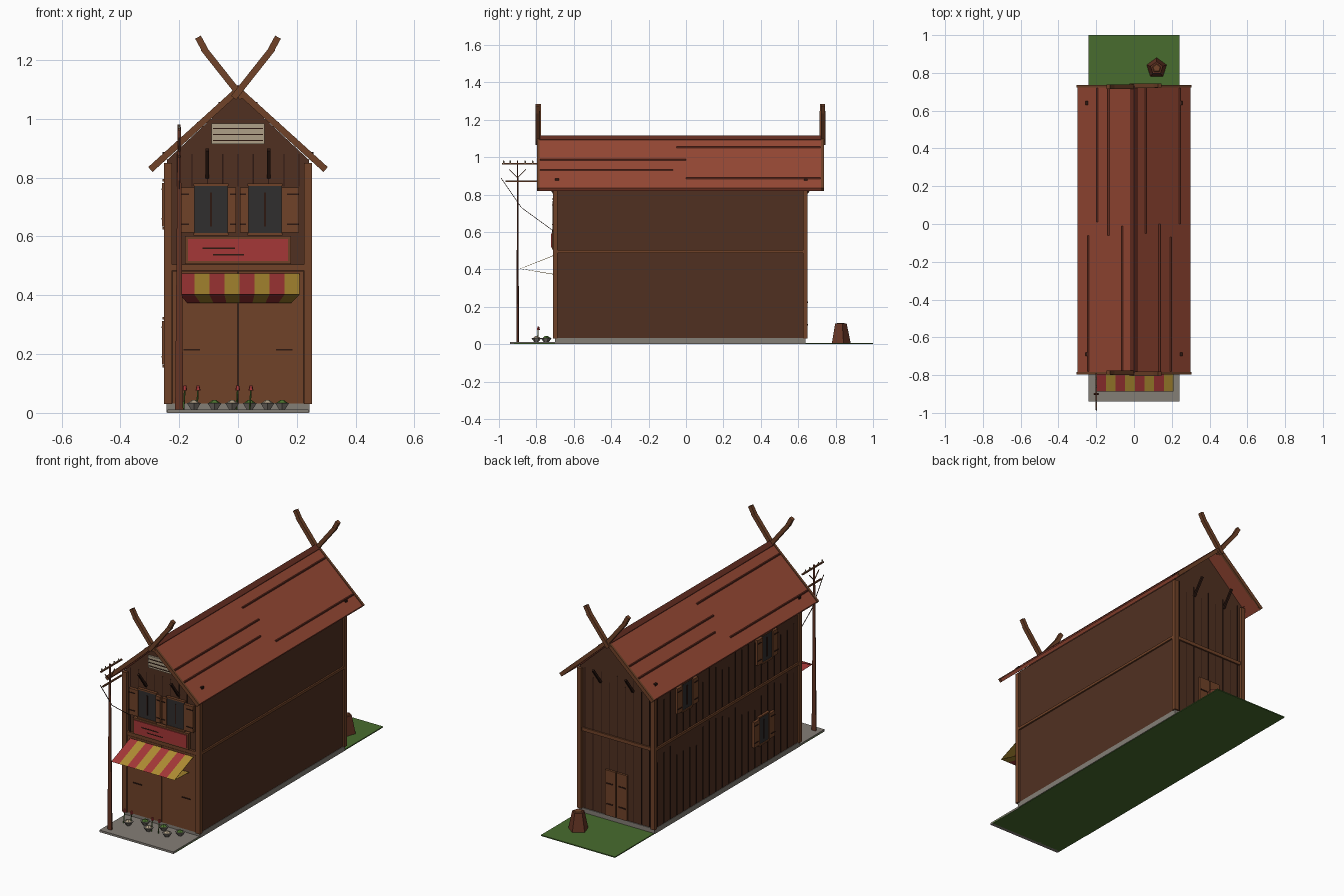
import bpy, bmesh, math, random
from mathutils import Vector, Matrix

if "Cube" in bpy.data.objects:
    bpy.data.objects.remove(bpy.data.objects["Cube"])

random.seed(4)

def lin(c):
    c /= 255
    return c / 12.92 if c < 0.04 else ((c + 0.055) / 1.055) ** 2.4

def mat(name, r, g, b):
    m = bpy.data.materials.new(name)
    m.diffuse_color = (lin(r), lin(g), lin(b), 1)
    m.use_nodes = True
    m.node_tree.nodes["Principled BSDF"].inputs["Base Color"].default_value = m.diffuse_color
    return m

WALL, TRIM = mat("dark_wood", 80, 48, 33), mat("trim_wood", 112, 66, 40)
DARK, ROOF = mat("dark_gap", 45, 24, 17), mat("roof_red", 150, 72, 52)
GROOVE, GLASS = mat("roof_groove", 100, 45, 33), mat("pane", 48, 46, 46)
RED, YELLOW = mat("cloth_red", 165, 55, 55), mat("cloth_yellow", 175, 140, 50)
GRASS, STONE = mat("grass", 72, 108, 46), mat("stone", 132, 126, 118)
CREAM, STUMP = mat("cream", 175, 160, 135), mat("stump_brown", 100, 52, 36)
LEAF = mat("leaf", 80, 120, 50)

def finish(name, bm, m):
    bmesh.ops.recalc_face_normals(bm, faces=bm.faces)
    me = bpy.data.meshes.new(name)
    bm.to_mesh(me)
    bm.free()
    me.materials.append(m)
    ob = bpy.data.objects.new(name, me)
    bpy.context.collection.objects.link(ob)
    return ob

def boxes(name, m, items, M=Matrix()):
    """Each item is (x0, x1, y0, y1, z0, z1)."""
    bm = bmesh.new()
    for x0, x1, y0, y1, z0, z1 in items:
        T = Matrix.Translation(((x0 + x1) / 2, (y0 + y1) / 2, (z0 + z1) / 2))
        S = Matrix.Diagonal((x1 - x0, y1 - y0, z1 - z0, 1))
        bmesh.ops.create_cube(bm, size=1, matrix=M @ T @ S)
    return finish(name, bm, m)

def bars(name, m, items):
    """Each item is (start, end, width, height): a square beam between two points."""
    bm = bmesh.new()
    for a, b, w, h in items:
        a, b = Vector(a), Vector(b)
        R = (b - a).to_track_quat('Z', 'Y').to_matrix().to_4x4()
        bmesh.ops.create_cube(bm, size=1, matrix=Matrix.Translation((a + b) / 2) @ R
                              @ Matrix.Diagonal((w, h, (b - a).length, 1)))
    return finish(name, bm, m)

def prism(name, m, pts, y0, y1):
    """Extrude an xz outline along y."""
    bm = bmesh.new()
    f = bm.faces.new([bm.verts.new((x, y0, z)) for x, z in pts])
    r = bmesh.ops.extrude_face_region(bm, geom=[f])
    vs = [v for v in r["geom"] if isinstance(v, bmesh.types.BMVert)]
    bmesh.ops.translate(bm, verts=vs, vec=(0, y1 - y0, 0))
    return finish(name, bm, m)

def cone(name, m, loc, r1, r2, h, n):
    bm = bmesh.new()
    bmesh.ops.create_cone(bm, cap_ends=True, segments=n, radius1=r1, radius2=r2, depth=h,
                          matrix=Matrix.Translation((loc[0], loc[1], loc[2] + h / 2)))
    return finish(name, bm, m)

# ground and footing
boxes("grass", GRASS, [(-.24, .24, -.92, 1, 0, .006)])
boxes("pavement", STONE, [(-.24, .24, -.94, -.70, 0, .012)])
boxes("foundation", STONE, [(-.244, .244, -.70, .64, .002, .032)])

# house body with gables
prism("house_body", WALL, [(-.242, .03), (.242, .03), (.242, .86), (0, 1.085), (-.242, .86)], -.695, .635)

# corner posts and storey bands
F, B = -.712, .65
boxes("corner_posts", TRIM, [(s * .238 - .014, s * .238 + .014, y - .012, y + .012, .03, .85)
                             for s in (-1, 1) for y in (-.70, .638)])
boxes("storey_bands", TRIM, [(-.25, .25, F + .004, -.69, .485, .505), (-.25, .25, .63, B - .006, .485, .505),
                             (-.251, -.24, -.70, .64, .488, .503), (.24, .251, -.70, .64, .488, .503)])

# plank seams on the left, back and gable walls
seams = []
for z0, z1 in ((.035, .485), (.505, .83)):
    for i in range(22):
        y = -.65 + i * .06
        d = random.uniform(0, .12)
        seams.append((-.2445, -.241, y - .002, y + .002, z0, z1 - d))
for i in range(9):
    x = -.208 + i * .052
    seams += [(x - .002, x + .002, .634, .6375, .035, .485),
              (x - .002, x + .002, .634, .6375, .505, .86 - .05 * (i % 2)),
              (x - .002, x + .002, -.6975, -.694, .77, .88)]
boxes("plank_seams", DARK, seams)

# roof slopes, grooves, ridge cap
slope = math.atan2(.28, .30)
prism("roof", ROOF, [(0, 1.11), (.30, .835), (.29, .82), (0, 1.085), (-.29, .82), (-.30, .835)], -.79, .73)
grooves = []
for x, y0, y1 in ((.062, -.05, .72), (.135, -.78, 0), (.195, -.78, -.07), (.243, 0, .72)):
    z = 1.11 - .917 * x
    grooves.append(((x, y0, z), (x, y1, z), .008, .008))
    grooves.append(((-x, -.06 - y0, z), (-x, -.06 - y1, z), .008, .008))
bars("roof_grooves", GROOVE, grooves)
prism("ridge_cap", GROOVE, [(0, 1.116), (.022, 1.095), (.02, 1.088), (-.02, 1.088), (-.022, 1.095)], -.79, .73)
boxes("roof_pegs", DARK, [(s * .25 - .006, s * .25 + .006, y - .01, y + .01, .86, .887)
                          for s in (-1, 1) for y in (-.69, .64)])

# barge boards, crossed horns and overhang brackets at both gable ends
barge, horns, brackets = [], [], []
for y, wy, d in ((-.79, -.70, -1), (.73, .64, 1)):
    for s in (-1, 1):
        barge.append(((s * .298, y, .828), (0, y, 1.098), .022, .014))
        yy = y + d * .003 * s
        horns += [((-s * .015, yy, 1.072), (s * .118, yy, 1.24), .022, .024),
                  ((s * .112, yy, 1.234), (s * .136, yy, 1.278), .022, .022)]
        brackets.append(((s * .105, wy, .80), (s * .105, wy + d * .07, .895), .012, .012))
def end_bars(name, m, items):
    # beams with the second width kept along y
    bm = bmesh.new()
    for a, b, w, t in items:
        a, b = Vector(a), Vector(b)
        ang = math.atan2(b.x - a.x, b.z - a.z)
        bmesh.ops.create_cube(bm, size=1, matrix=Matrix.Translation((a + b) / 2)
                              @ Matrix.Rotation(ang, 4, 'Y') @ Matrix.Diagonal((w, t, (b - a).length, 1)))
    return finish(name, bm, m)
end_bars("barge_boards", TRIM, barge)
end_bars("crossed_horns", TRIM, horns)
bars("overhang_brackets", DARK, brackets)

# shuttered windows (local front is -y)
def window(name, loc, rot, w, h, sl, sr):
    M = Matrix.Translation(loc) @ Matrix.Rotation(rot, 4, 'Z')
    a, b = w / 2, h / 2
    boxes(name + "_pane", GLASS, [(-a, a, -.008, .004, -b, b)], M)
    boxes(name + "_mullion", DARK, [(-.003, .003, -.011, 0, -b * .7, b * .7)], M)
    boxes(name + "_frame", TRIM, [(-a - .004, a + .004, -.013, .004, b - .003, b + .006),
                                  (-a - .004, a + .004, -.013, .004, -b - .006, -b + .003),
                                  (-a - sl, -a, -.014, .004, -b + .004, b - .008),
                                  (a, a + sr, -.014, .004, -b + .004, b - .008)], M)
    boxes(name + "_hinges", DARK, [(x0, x1, -.017, -.01, z, z + .005) for z in (-b * .65, b * .6)
                                   for x0, x1 in ((-a - sl, -a - sl * .3), (a + sr * .3, a + sr))], M)

window("front_window_left", (-.092, -.70, .692), 0, .112, .165, .06, .03)
window("front_window_right", (.092, -.70, .692), 0, .112, .165, .03, .06)
for i, (y, z) in enumerate(((.35, .71), (-.39, .71), (-.36, .24))):
    window("side_window_%d" % i, (-.244, y, z), -math.pi / 2, .09, .16, .05, .05)

# sign board and gable vent
boxes("sign_frame", TRIM, [(-.18, .18, F - .004, -.69, .507, .602)])
boxes("sign_panel", RED, [(-.17, .17, F - .009, -.70, .516, .592)])
boxes("sign_grooves", DARK, [(-.12, -.01, F - .011, F, .558, .563), (-.085, .02, F - .011, F, .536, .540)])
boxes("gable_vent", CREAM, [(-.09, .09, F + .006, -.69, .915, .985)])
boxes("vent_slats", DARK, [(-.085, .085, F + .003, F + .01, z, z + .004) for z in (.925, .945, .965)])

# front shutter doors and back door with hinges
boxes("front_doors", TRIM, [(-.222, -.001, F + .007, -.69, .032, .482), (.001, .222, F + .007, -.69, .032, .482)])
boxes("front_hinges", DARK, [(-.185, -.13, F + .003, F + .01, .212, .218), (.13, .185, F + .003, F + .01, .212, .218)])
boxes("back_door", TRIM, [(-.07, -.004, .63, .648, .035, .30), (.004, .07, .63, .648, .035, .30)])
boxes("back_door_straps", DARK, [(s * .04 - .022, s * .04 + .022, .645, .651, z, z + .007)
                                 for s in (-1, 1) for z in (.10, .22)])

# striped awning: thin sloping top and narrower underside
for k in range(8):
    bm = bmesh.new()
    x0 = -.20 + k * .0512
    x1 = x0 + .0512
    def vert(x, y, z, squeeze=1):
        return bm.verts.new((.005 + (x - .005) * squeeze, y, z))
    t0, t1 = vert(x0, -.712, .474), vert(x1, -.712, .474)
    e0, e1 = vert(x0, -.888, .403), vert(x1, -.888, .403)
    b0, b1 = vert(x0, -.712, .373, .86), vert(x1, -.712, .373, .86)
    bm.faces.new((t0, e0, e1, t1))
    bm.faces.new((e0, b0, b1, e1))
    ob = finish("awning_stripe_%d" % k, bm, (RED, YELLOW)[k % 2])
    ob.modifiers.new("thick", 'SOLIDIFY').thickness = .003

# utility pole, tapered and flat, with cross arms and wires
px, py = -.20, -.90
pole = cone("utility_pole", STUMP, (0, 0, 0), .016, .006, .975, 6)
pole.scale = (1, .45, 1)
pole.location = (px, py, .006)
bars("cross_arms", TRIM, [((px, -.985, .965), (px, -.79, .965), .008, .008),
                          ((px, -.965, .872), (px, -.79, .872), .008, .008),
                          ((px, -.945, .935), (px, -.90, .89), .004, .004),
                          ((px, -.855, .935), (px, -.90, .89), .004, .004)])
bars("wires", DARK, [((px, -.99, .89), (px, -.88, .73), .003, .003),
                     ((px, -.88, .73), (px, -.715, .61), .003, .003),
                     ((px, -.715, .61), (px, -.715, .51), .003, .003)])
for i, y in enumerate((-.975, -.94, -.86, -.82)):
    cone("insulator_%d" % i, CREAM, (px, y, .965), .005, .003, .016, 6)

# wares on the pavement: bowls, sticks with buds, slabs
for i, (x, y) in enumerate(((-.15, -.80), (-.08, -.745), (-.02, -.80), (.04, -.745), (.10, -.80), (.15, -.75))):
    cone("bowl_%d" % i, STONE, (x, y, .012), .012, .028, .022, 6)
    cone("bowl_filling_%d" % i, (CREAM, LEAF)[i % 2], (x, y, .034), .02, .006, .01, 5)
for i, x in enumerate((-.185, -.14, -.005, .04)):
    bars("stem_%d" % i, LEAF, [((x, -.795, .012), (x + .004, -.79, .08), .004, .004)])
    cone("bud_%d" % i, RED, (x + .004, -.79, .076), .009, .005, .018, 5)

# chopping stump behind the house
cone("stump", STUMP, (.12, .825, .004), .056, .034, .106, 5).data.transform(Matrix())
cone("stump_top", TRIM, (.12, .825, .109), .026, .02, .004, 5)
